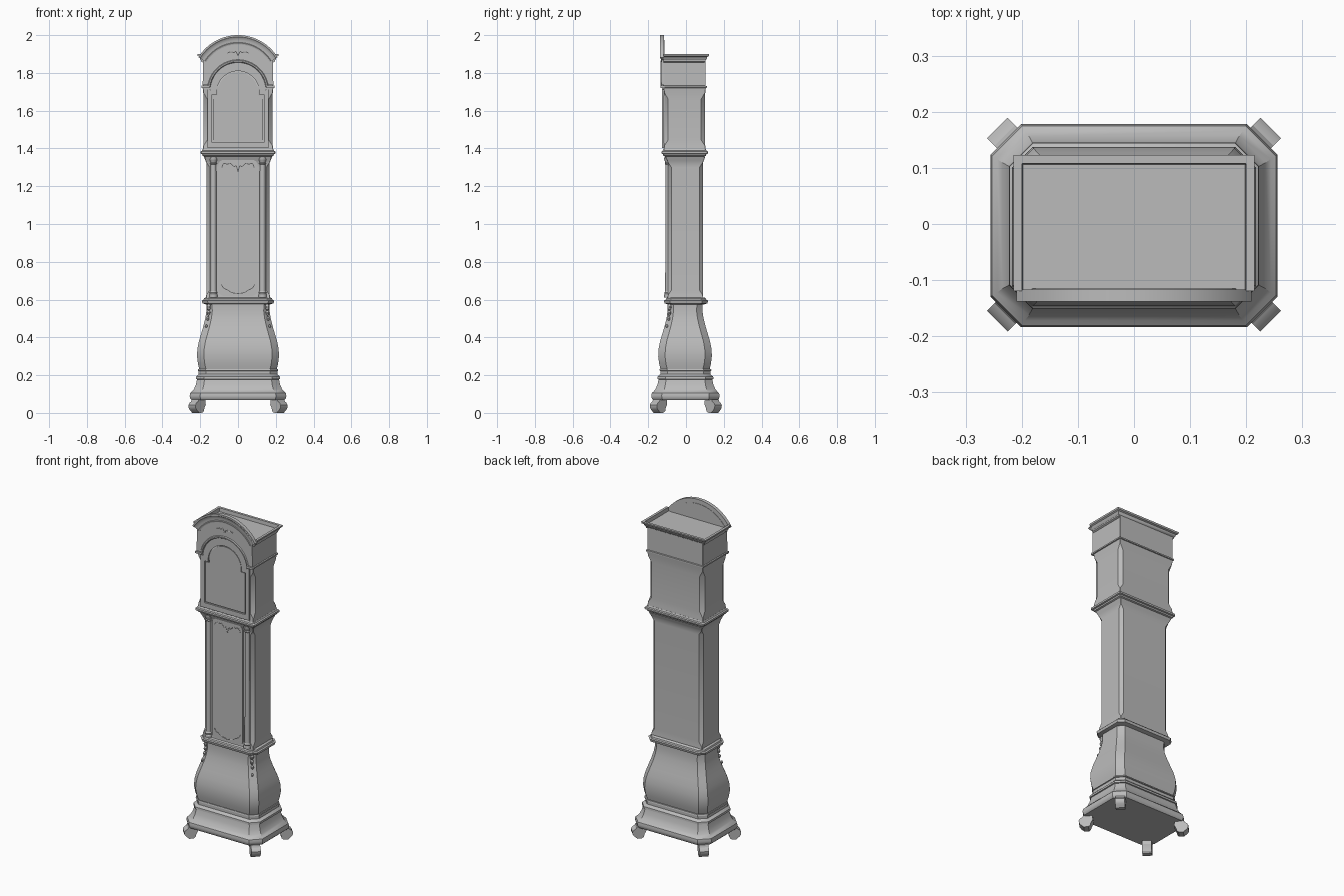
import bpy, bmesh
from math import sin, cos, pi, radians
from mathutils import Vector

cube = bpy.data.objects.get("Cube")
if cube:
    bpy.data.objects.remove(cube, do_unlink=True)

grey = bpy.data.materials.new("plain grey")
grey.use_nodes = True
grey.diffuse_color = (0.5, 0.5, 0.5, 1)
grey.node_tree.nodes["Principled BSDF"].inputs["Base Color"].default_value = (0.5, 0.5, 0.5, 1)


def add_object(name, data):
    ob = bpy.data.objects.new(name, data)
    bpy.context.collection.objects.link(ob)
    data.materials.append(grey)
    return ob


def skin(name, rings, closed=False):
    """Join matching rings of points into a solid."""
    bm = bmesh.new()
    loops = [[bm.verts.new(p) for p in ring] for ring in rings]
    n = len(loops[0])
    for a, b in zip(loops, loops[1:]):
        for i in range(n):
            j = (i + 1) % n
            bm.faces.new((a[i], a[j], b[j], b[i]))
    bm.faces.new(loops[0])
    bm.faces.new(loops[-1])
    bmesh.ops.recalc_face_normals(bm, faces=bm.faces)
    me = bpy.data.meshes.new(name)
    bm.to_mesh(me)
    bm.free()
    return add_object(name, me)


def octagon(z, half, chamfer, center, front):
    """Chamfered rectangle; the case is always shallower than wide."""
    deep = half - 0.075
    c = chamfer
    corner = [(half, deep - c), (half - c, deep)]
    pts = corner + [(-x, y) for x, y in reversed(corner)]
    pts += [(-x, -y) for x, y in pts]
    return [(x, max(y + center, front), z) for x, y in pts]


def case(name, rows, center=-0.005, front=-1):
    return skin(name, [octagon(z, h, c, center, front) for z, h, c in rows])


def plate(name, outlines, front, back):
    """Flat plate in the x-z plane; later outlines are holes."""
    cu = bpy.data.curves.new(name, "CURVE")
    cu.dimensions = "2D"
    cu.fill_mode = "BOTH"
    cu.extrude = (back - front) / 2
    for pts in outlines:
        sp = cu.splines.new("POLY")
        sp.points.add(len(pts) - 1)
        sp.use_cyclic_u = True
        for p, (x, z) in zip(sp.points, pts):
            p.co = (x, z, 0, 1)
    ob = add_object(name, cu)
    ob.rotation_euler.x = pi / 2
    ob.location.y = (front + back) / 2
    return ob


def relief(name, pts, y, thick=0.0025):
    """Thin carved strand, mirrored left and right."""
    cu = bpy.data.curves.new(name, "CURVE")
    cu.dimensions = "3D"
    cu.bevel_depth = thick
    cu.bevel_resolution = 1
    cu.use_fill_caps = True
    for side in (1, -1):
        sp = cu.splines.new("NURBS")
        sp.points.add(len(pts) - 1)
        sp.use_endpoint_u = True
        sp.order_u = 3
        for p, (x, z) in zip(sp.points, pts):
            p.co = (side * x, y, z, 1)
    return add_object(name, cu)


def arc(radius, cz, spread=90, steps=24):
    """Points over an arch from right to left."""
    angles = [radians(spread) * (1 - 2 * i / steps) for i in range(steps + 1)]
    return [(radius * sin(a), cz + radius * cos(a)) for a in angles]


def arch_band(name, profile, cz, spread):
    rings = []
    for x, z in arc(1, 0, spread, 32):
        rings.append([(r * x, y, cz + r * z) for r, y in profile])
    return skin(name, rings)


def shouldered(half, bottom, shoulder, radius, cz):
    return [(-half, bottom), (half, bottom), (half, shoulder), (radius, shoulder)] \
        + arc(radius, cz) + [(-radius, shoulder), (-half, shoulder)]


# Plinth and swelling lower case
case("plinth", [(.068, .246, .05), (.076, .253, .054), (.09, .256, .055), (.105, .253, .054),
                (.113, .244, .05), (.125, .234, .047), (.15, .223, .042), (.178, .217, .04),
                (.18, .223, .042), (.192, .222, .042), (.2, .213, .04), (.205, .208, .038),
                (.222, .208, .038), (.224, .213, .04), (.232, .211, .04)], -.003)
case("lower_case", [(.23, .205, .036), (.26, .212, .036), (.3, .217, .036), (.34, .215, .036),
                    (.38, .207, .035), (.42, .195, .034), (.46, .183, .033), (.5, .173, .032),
                    (.54, .167, .031), (.58, .168, .03)])
case("waist_moulding", [(.575, .172, .03), (.58, .188, .03), (.595, .192, .03),
                        (.598, .183, .028), (.606, .18, .026), (.612, .172, .022)], 0)

# Trunk with stopped chamfers
case("trunk", [(.605, .17, .002), (.625, .168, .002), (.65, .167, .018), (1.3, .167, .018),
               (1.325, .168, .002), (1.335, .172, .002), (1.355, .18, .002)], -.003)
case("hood_moulding", [(1.348, .176, .004), (1.358, .18, .004), (1.362, .188, .004),
                       (1.37, .19, .004), (1.373, .198, .004), (1.384, .198, .004),
                       (1.388, .191, .004), (1.396, .187, .004)], -.007)

# Hood, beaded at the springing line of the arch
case("hood", [(1.39, .187, .002), (1.415, .184, .002), (1.445, .182, .02), (1.66, .182, .02),
              (1.695, .184, .002), (1.72, .187, .002), (1.722, .192, .002), (1.73, .192, .002),
              (1.732, .186, .002), (1.865, .186, .002)], -.007, -.119)
case("cornice", [(1.855, .187, .001), (1.86, .195, .001), (1.868, .196, .001), (1.872, .2, .001),
                 (1.885, .205, .001), (1.89, .213, .001), (1.9, .215, .001), (1.9, .2, .001),
                 (1.878, .198, .001)], -.017, -.119)

# Arched front of the hood
R, CZ, SPREAD = 0.2456, 1.7544, 58.5
gable = [(.187, 1.735)] + arc(.22, CZ, 57) + [(-.187, 1.735), (-.155, 1.735)]
gable += list(reversed(arc(.155, 1.71, 80))) + [(.155, 1.735)]
plate("gable_board", [gable], -.129, -.115)
arch_band("arched_cornice", [(.196, -.117), (.196, -.13), (.204, -.132), (.207, -.129),
                             (.218, -.13), (.23, -.133), (.236, -.138), (R, -.138),
                             (R, -.117)], CZ, SPREAD)
arch_band("door_arch_moulding", [(.147, -.115), (.147, -.129), (.151, -.134), (.158, -.134),
                                 (.162, -.129), (.162, -.115)], 1.708, 83)
for side, label in ((1, "left"), (-1, "right")):
    ends = [(.152, 1.72), (.193, 1.72), (.193, 1.732), (.152, 1.732)]
    plate(label + "_shoulder_moulding", [[(side * x, z) for x, z in ends]], -.134, -.115)

# Hood door: frame around a recessed, shouldered panel
frame = shouldered(.162, 1.402, 1.715, .147, 1.708)
opening = shouldered(.137, 1.432, 1.685, .112, 1.698)
plate("hood_door_frame", [frame, opening], -.126, -.117)
plate("hood_door_panel", [shouldered(.132, 1.437, 1.68, .107, 1.697)], -.122, -.117)

# Trunk door with cut corners
half, low, high, cut = .103, .62, 1.34, .022
door = []
for x, z, dx, dz in ((half, low, -1, 1), (half, high, -1, -1),
                     (-half, high, 1, -1), (-half, low, 1, 1)):
    corner = [(x + dx * cut, z), (x + dx * cut * .35, z + dz * cut * .35), (x, z + dz * cut)]
    door += corner if dx * dz < 0 else list(reversed(corner))
plate("trunk_door", [door], -.102, -.094)


# Front columns with turned bases and capitals
def turned(name, profile, x, y, sides=16):
    ring = [2 * pi * i / sides for i in range(sides)]
    return skin(name, [[(x + r * cos(a), y + r * sin(a), z) for a in ring] for r, z in profile])


shaft = [(.022, .612), (.022, .625), (.019, .63), (.021, .637), (.016, .645), (.015, 1.315),
         (.019, 1.32), (.016, 1.326), (.02, 1.338), (.022, 1.342), (.022, 1.352)]
for side, label in ((1, "left"), (-1, "right")):
    turned(label + "_column", shaft, side * .13, -.094)


# Scrolled feet set diagonally at the corners
foot = [(.0, .072), (-.002, .045), (.008, .026), (.012, .01), (.022, .001), (.048, .0),
        (.056, .008), (.066, .016), (.074, .028), (.075, .042), (.068, .053), (.056, .06),
        (.05, .072)]
for sx, xname in ((1, "left"), (-1, "right")):
    for sy, yname in ((-1, "front"), (1, "back")):
        out = Vector((sx, sy, 0)).normalized()
        across = Vector((-out.y, out.x, 0))
        tip = Vector((sx * .2435, sy * .172 - .001, 0))
        rings = []
        for w in (-.026, .026):
            rings.append([tip + out * (d - .075) + across * w + Vector((0, 0, z)) for d, z in foot])
        skin(f"{yname}_{xname}_foot", rings)

# Carved reliefs on the door, the gable and the front corners
relief("door_top_garland", [(.085, 1.3), (.08, 1.325), (.055, 1.315), (.04, 1.325), (.02, 1.3),
                            (.008, 1.315), (0, 1.275)], -.102)
relief("door_bottom_garland", [(.088, .68), (.08, .66), (.05, .65), (.035, .635), (0, .632)], -.102)
relief("gable_carving", [(.055, 1.905), (.04, 1.915), (.02, 1.905), (.012, 1.92), (0, 1.89)], -.129)
for side, label in ((1, "left"), (-1, "right")):
    for i, (z, x, y) in enumerate(((.56, .155, -.088), (.53, .156, -.089),
                                   (.5, .16, -.091), (.46, .168, -.102))):
        size = .011 - i * .0015
        drop = [(size * sin(pi * t / 8), z + 1.5 * size * -cos(pi * t / 8)) for t in range(1, 8)]
        turned(f"{label}_corner_drop_{i + 1}", drop, side * x, y, 10)

# Turn every part into a mesh with crisp edges and soft curves
bpy.ops.object.select_all(action="DESELECT")
parts = [o for o in bpy.context.collection.objects if o.type in {"MESH", "CURVE"}]
for ob in parts:
    ob.select_set(True)
bpy.context.view_layer.objects.active = parts[0]
bpy.ops.object.convert(target="MESH")
bpy.ops.object.shade_smooth_by_angle(angle=radians(30))
